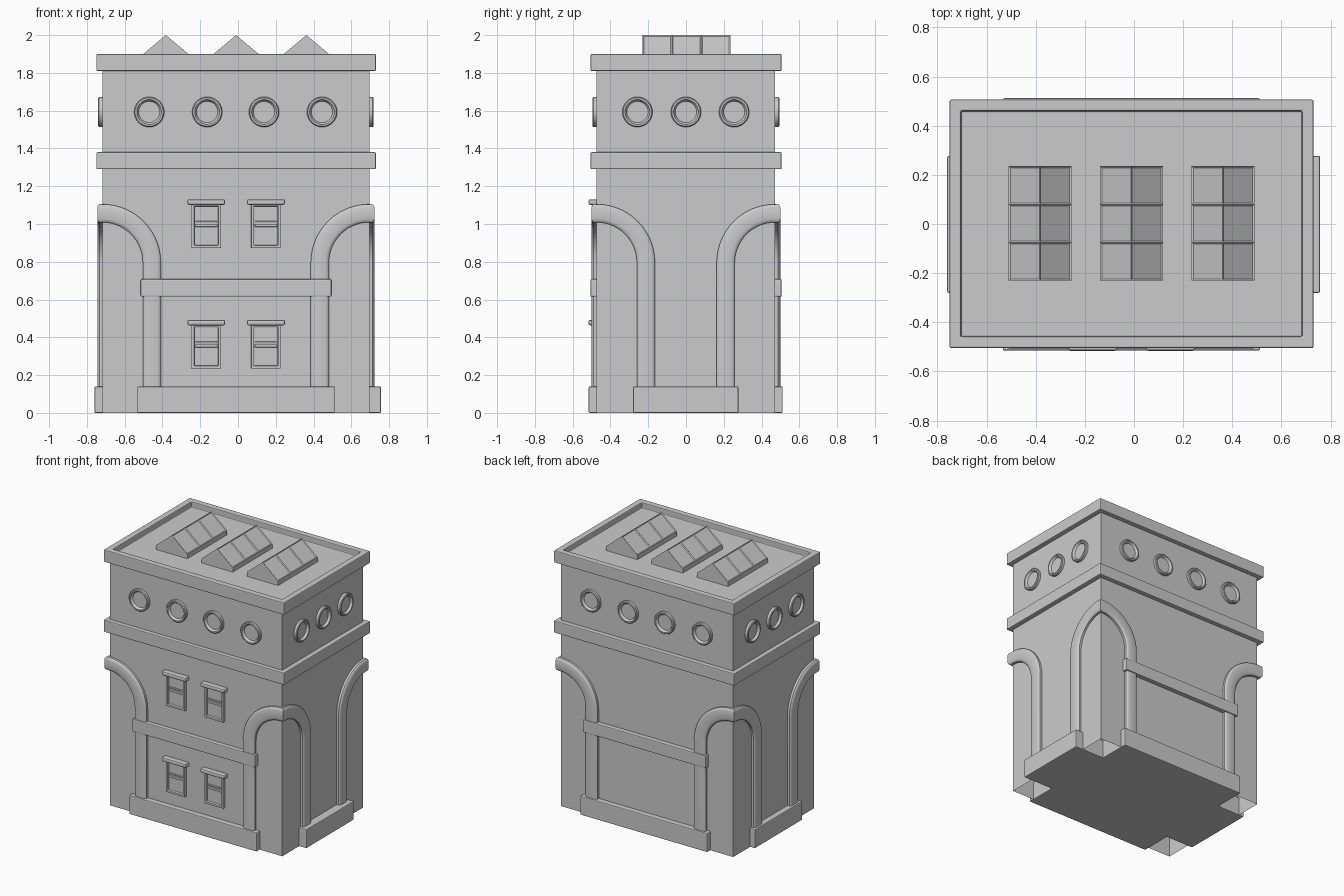
import bpy, bmesh
from math import sin, cos, pi
from mathutils import Vector, Matrix

if "Cube" in bpy.data.objects:
    bpy.data.objects.remove(bpy.data.objects["Cube"])

CX = -0.01                      # plan centre of the building
X0, X1, Y0, Y1 = -0.718, 0.695, -0.474, 0.472   # wall planes


def finish(name, bm, bevel=0.0, smooth=False):
    bmesh.ops.recalc_face_normals(bm, faces=bm.faces)
    me = bpy.data.meshes.new(name)
    bm.to_mesh(me)
    bm.free()
    ob = bpy.data.objects.new(name, me)
    bpy.context.collection.objects.link(ob)
    if smooth:
        bpy.ops.object.select_all(action='DESELECT')
        ob.select_set(True)
        bpy.context.view_layer.objects.active = ob
        bpy.ops.object.shade_smooth_by_angle(angle=0.6)
    if bevel:
        m = ob.modifiers.new("edge_bevel", 'BEVEL')
        m.width, m.segments, m.limit_method = bevel, 2, 'ANGLE'
    return ob


def box_bm(x0, x1, y0, y1, z0, z1):
    bm = bmesh.new()
    size = (x1 - x0, y1 - y0, z1 - z0)
    mid = ((x0 + x1) / 2, (y0 + y1) / 2, (z0 + z1) / 2)
    bmesh.ops.create_cube(bm, size=1, matrix=Matrix.Translation(mid) @ Matrix.Diagonal((*size, 1)))
    bm.normal_update()
    return bm


def box(name, *dims, bevel=0.006):
    return finish(name, box_bm(*dims), bevel)


def facing(bm, d):
    return [f for f in bm.faces if f.normal.dot(Vector(d)) > 0.9]


def recess(bm, d, border, depth):
    # inset the face looking along d, then sink it straight in
    f = facing(bm, d)
    bmesh.ops.inset_region(bm, faces=f, thickness=border)
    ext = bmesh.ops.extrude_discrete_faces(bm, faces=f)["faces"]
    bmesh.ops.translate(bm, verts=ext[0].verts, vec=Vector(d) * -depth)


# main walls, open underneath
bm = box_bm(X0, X1, Y0, Y1, 0, 1.83)
bmesh.ops.delete(bm, geom=facing(bm, (0, 0, -1)), context='FACES')
bmesh.ops.recalc_face_normals(bm, faces=bm.faces)
walls = finish("walls", bm)

# cross-shaped plinth
box("plinth_front_back", -0.533, 0.512, -0.515, 0.512, 0, 0.14)
box("plinth_sides", -0.76, 0.757, -0.28, 0.277, 0, 0.14)

# storey band and roof cornice with sunken roof
box("storey_band", -0.75, 0.73, -0.505, 0.506, 1.29, 1.38)
bm = box_bm(-0.75, 0.73, -0.505, 0.506, 1.81, 1.90)
recess(bm, (0, 0, 1), 0.066, 0.04)
finish("roof_cornice", bm, 0.006)

# belt between arches, front and back
box("front_belt", -0.515, 0.494, -0.506, Y0 + 0.01, 0.615, 0.708)
box("back_belt", -0.515, 0.494, Y1 - 0.01, 0.506, 0.615, 0.708)


# arched mouldings wrapping each corner
def arch(name, sx, sy):
    wx, wy = (X1 if sx > 0 else X0), (Y1 if sy > 0 else Y0)
    profile = [(-.048, -.005), (-.048, .016), (-.042, .023), (-.03, .027),
               (.03, .027), (.042, .023), (.048, .016), (.048, -.005)]
    R, zc, n = 0.262, 0.795, 14
    # stations: distance from corner, height, in-plane normal
    half = [(R, 0.10, 1, 0)]
    half += [(R * cos(a), zc + R * sin(a), cos(a), sin(a))
             for a in (pi / 2 * i / n for i in range(n))]
    top = zc + R
    bm = bmesh.new()
    rings = []
    for d, z, nd, nz in half:                       # on the front or back wall
        rings.append([(wx - sx * (d + w * nd), wy + sy * h, z + w * nz) for w, h in profile])
    rings.append([(wx + sx * h, wy + sy * h, top + w) for w, h in profile])
    for d, z, nd, nz in reversed(half):             # on the side wall
        rings.append([(wx + sx * h, wy - sy * (d + w * nd), z + w * nz) for w, h in profile])
    rings = [[bm.verts.new(p) for p in r] for r in rings]
    k = len(profile)
    for a, b in zip(rings, rings[1:]):
        for i in range(k):
            bm.faces.new((a[i], a[(i + 1) % k], b[(i + 1) % k], b[i]))
    bm.faces.new(rings[0])
    bm.faces.new(rings[-1])
    finish(name, bm, smooth=True)


for sx in (-1, 1):
    for sy in (-1, 1):
        arch(f"corner_arch_{'right' if sx > 0 else 'left'}_{'back' if sy > 0 else 'front'}", sx, sy)


# round windows: lathed rim with sunken disc
def roundel(name, loc, normal):
    prof = [(.08, -.005), (.08, .017), (.075, .022), (.066, .022), (.056, .006)]
    bm = bmesh.new()
    n = 32
    rings = [[bm.verts.new((r * cos(2 * pi * i / n), r * sin(2 * pi * i / n), h))
              for i in range(n)] for r, h in prof]
    for a, b in zip(rings, rings[1:]):
        for i in range(n):
            bm.faces.new((a[i], a[(i + 1) % n], b[(i + 1) % n], b[i]))
    bm.faces.new(rings[-1])
    bm.faces.new(rings[0])
    rot = Vector(normal).to_track_quat('Z', 'Y').to_matrix().to_4x4()
    bm.transform(Matrix.Translation(loc) @ rot)
    finish(name, bm, smooth=True)


for x in (-0.47, -0.163, 0.138, 0.445):
    roundel("round_window_front", (x, Y0, 1.593), (0, -1, 0))
    roundel("round_window_back", (x, Y1, 1.593), (0, 1, 0))
for y in (-0.257, 0, 0.255):
    roundel("round_window_left", (X0, y, 1.593), (-1, 0, 0))
    roundel("round_window_right", (X1, y, 1.593), (1, 0, 0))

# sash windows on the front
for x in (-0.168, 0.148):
    for z in (0.235, 0.873):
        bm = box_bm(x - .078, x + .078, -0.496, Y0 + .005, z, z + .235)
        recess(bm, (0, -1, 0), 0.021, 0.019)
        finish("window_frame", bm, 0.003)
        box("window_lintel", x - .1, x + .1, -0.516, Y0 + .005, z + .228, z + .258, bevel=.009)
        box("window_mid_rail", x - .06, x + .06, -0.491, Y0 + .005, z + .112, z + .128, bevel=.003)
        box("window_upper_rail", x - .058, x + .058, -0.485, Y0 + .005, z + .132, z + .142, bevel=.002)

# roof skylights: glazed gabled prisms with sunken panes
for x in (-0.382, -0.01, 0.362):
    bm = bmesh.new()
    section = [(-.128, 1.85), (-.128, 1.893), (0, 2.0), (.128, 1.893), (.128, 1.85)]
    rows = [[bm.verts.new((x + u, y, z)) for u, z in section]
            for y in (-.23, -.075, .08, .235)]
    for a, b in zip(rows, rows[1:]):
        for i in range(4):
            bm.faces.new((a[i], a[i + 1], b[i + 1], b[i]))
    bm.faces.new(rows[0])
    bm.faces.new(rows[-1])
    bmesh.ops.recalc_face_normals(bm, faces=bm.faces)
    bm.normal_update()
    panes = [f for f in bm.faces if f.normal.z > 0.3]
    bmesh.ops.inset_individual(bm, faces=panes, thickness=0.009, depth=-0.005)
    finish("skylight", bm)
